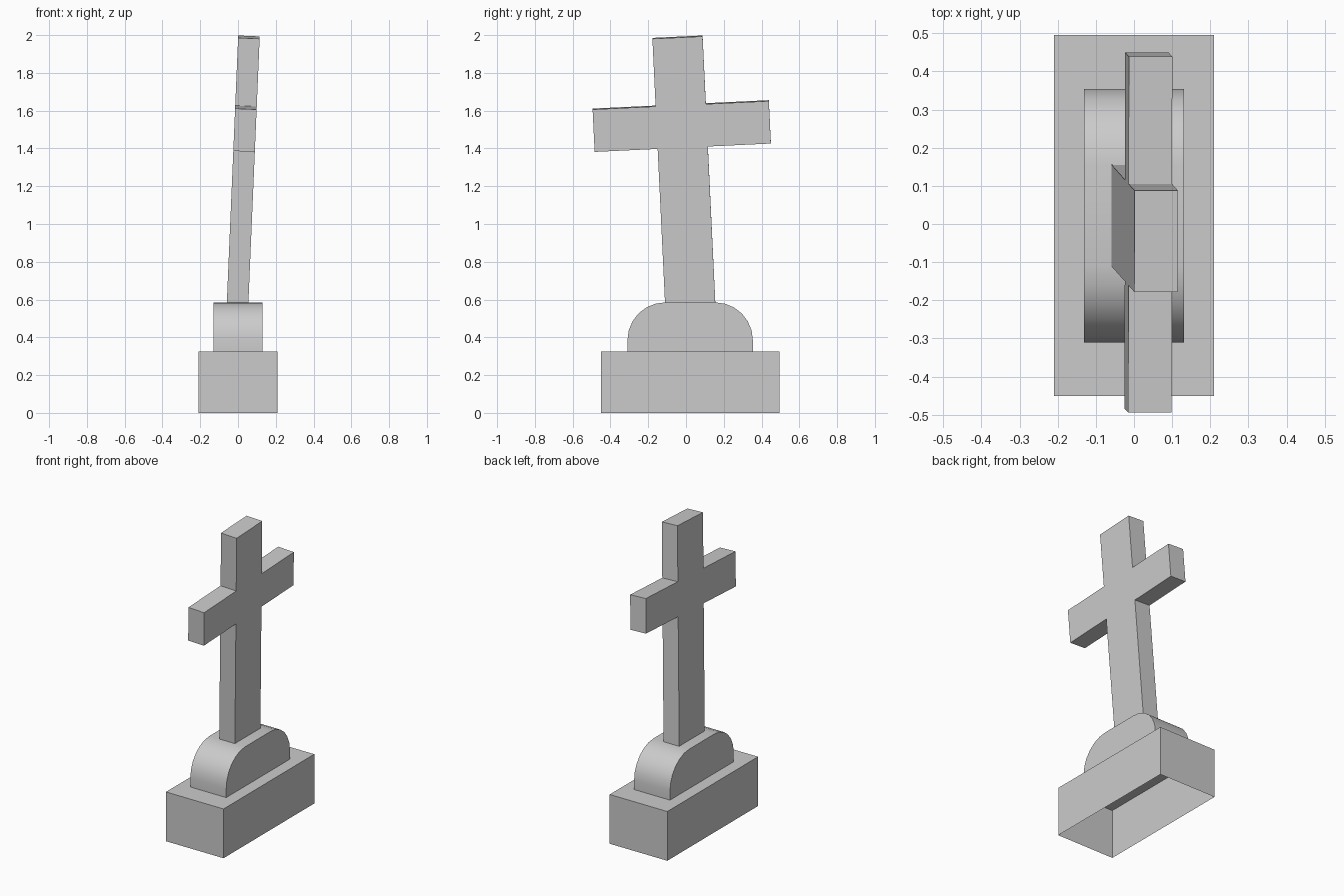
import bpy, bmesh
from math import radians, sin, cos, pi
from mathutils import Matrix

cube = bpy.data.objects.get("Cube")
if cube:
    bpy.data.objects.remove(cube, do_unlink=True)

stone = bpy.data.materials.new("grey stone")
stone.use_nodes = True
GREY = (0.6, 0.6, 0.6, 1)
stone.diffuse_color = GREY
stone.node_tree.nodes["Principled BSDF"].inputs["Base Color"].default_value = GREY

MID_Y = 0.022  # centre line shared by all parts


def extrude_outline(name, outline, half_depth, open_bottom=False):
    """Extrude a (y, z) outline along x into a solid."""
    bm = bmesh.new()
    face = bm.faces.new([bm.verts.new((-half_depth, y, z)) for y, z in outline])
    ext = bmesh.ops.extrude_face_region(bm, geom=[face], use_keep_orig=True)
    moved = [g for g in ext["geom"] if isinstance(g, bmesh.types.BMVert)]
    bmesh.ops.translate(bm, verts=moved, vec=(2 * half_depth, 0, 0))
    bmesh.ops.recalc_face_normals(bm, faces=bm.faces)
    if open_bottom:
        under = [f for f in bm.faces if f.normal.z < -0.9]
        bmesh.ops.delete(bm, geom=under, context="FACES_ONLY")
    mesh = bpy.data.meshes.new(name)
    bm.to_mesh(mesh)
    bm.free()
    mesh.materials.append(stone)
    obj = bpy.data.objects.new(name, mesh)
    bpy.context.collection.objects.link(obj)
    return obj


def mirrored(half):
    """Complete a right-hand half outline with its left-hand mirror."""
    return half + [(-y, z) for y, z in reversed(half)]


# Plinth block, hollow underneath
plinth = extrude_outline("plinth", mirrored([(0.473, 0), (0.473, 0.325)]), 0.21, True)
plinth.location.y = MID_Y

# Pedestal with rounded shoulders
RADIUS, STEPS = 0.2, 6
shoulder = [(0.132 + RADIUS * cos(a), 0.385 + RADIUS * sin(a))
            for a in (i * pi / 2 / STEPS for i in range(STEPS + 1))]
pedestal = extrude_outline("pedestal", mirrored([(0.332, 0.325)] + shoulder), 0.131, True)
pedestal.location.y = MID_Y
bpy.ops.object.select_all(action="DESELECT")
pedestal.select_set(True)
bpy.context.view_layer.objects.active = pedestal
bpy.ops.object.shade_smooth_by_angle(angle=radians(30))

# Leaning cross, sunk slightly into the pedestal
POST, ARM = 0.133, 0.467
cross_half = [(POST, -0.02), (POST, 0.823), (ARM, 0.823),
              (ARM, 1.048), (POST, 1.048), (POST, 1.407)]
cross = extrude_outline("cross", mirrored(cross_half), 0.057)
lean = Matrix.Rotation(radians(2.44), 4, "Y") @ Matrix.Rotation(radians(2.73), 4, "X")
cross.matrix_world = Matrix.Translation((-0.002, MID_Y, 0.585)) @ lean
